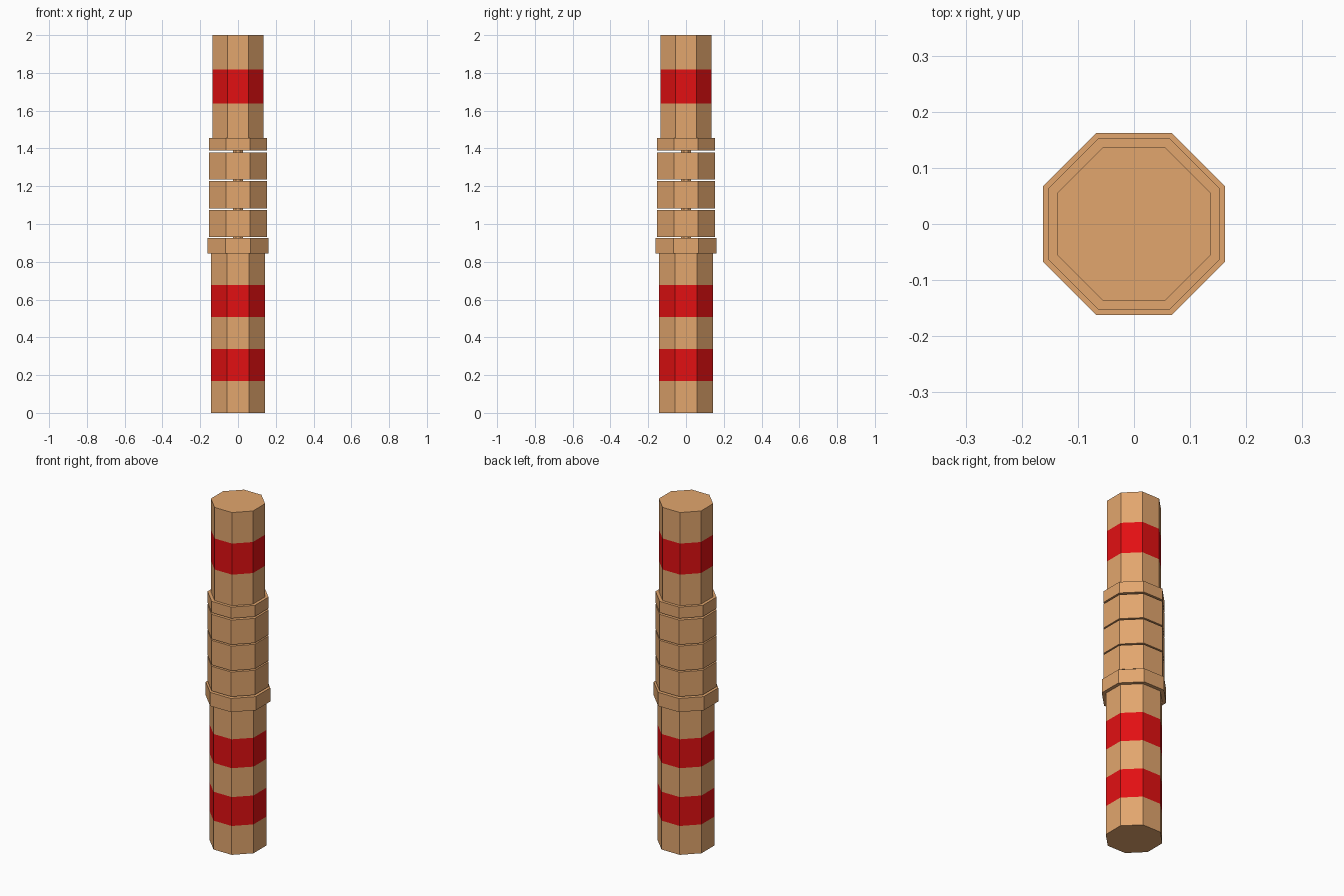
import bpy, bmesh, math

if "Cube" in bpy.data.objects:
    bpy.data.objects.remove(bpy.data.objects["Cube"])


def material(name, rgb):
    m = bpy.data.materials.new(name)
    m.diffuse_color = (*rgb, 1.0)
    m.use_nodes = True
    m.node_tree.nodes["Principled BSDF"].inputs["Base Color"].default_value = m.diffuse_color
    return m


tan = material("tan", (0.76, 0.38, 0.155))
red = material("red", (0.76, 0.005, 0.006))


def octagon_column(name, apothem, z0, z1, segments=1):
    """Closed octagonal prism, flats facing the axes; every second segment is red."""
    bm = bmesh.new()
    r = apothem / math.cos(math.pi / 8)
    rings = []
    for s in range(segments + 1):
        z = z0 + (z1 - z0) * s / segments
        angles = [math.pi / 8 + i * math.pi / 4 for i in range(8)]
        rings.append([bm.verts.new((r * math.cos(a), r * math.sin(a), z)) for a in angles])
    for s in range(segments):
        lo, hi = rings[s], rings[s + 1]
        for i in range(8):
            j = (i + 1) % 8
            face = bm.faces.new((lo[i], lo[j], hi[j], hi[i]))
            face.material_index = s % 2
    bm.faces.new(rings[0][::-1])
    bm.faces.new(rings[-1])
    mesh = bpy.data.meshes.new(name)
    bm.to_mesh(mesh)
    bm.free()
    mesh.materials.append(tan)
    if segments > 1:
        mesh.materials.append(red)
    obj = bpy.data.objects.new(name, mesh)
    bpy.context.collection.objects.link(obj)
    return obj


# Banded shafts
octagon_column("lower_shaft", 0.142, 0.0, 0.845, 5)
octagon_column("upper_shaft", 0.136, 1.455, 2.0, 3)

# Wide collar and the thin rod that joins the spaced rings
octagon_column("collar", 0.162, 0.845, 0.925)
octagon_column("core_rod", 0.026, 0.925, 1.39)

# Grip rings separated by narrow gaps
for k in range(3):
    z = 0.931 + 0.152 * k
    octagon_column(f"grip_ring_{k + 1}", 0.153, z, z + 0.144)
octagon_column("top_ring", 0.153, 1.389, 1.455)
